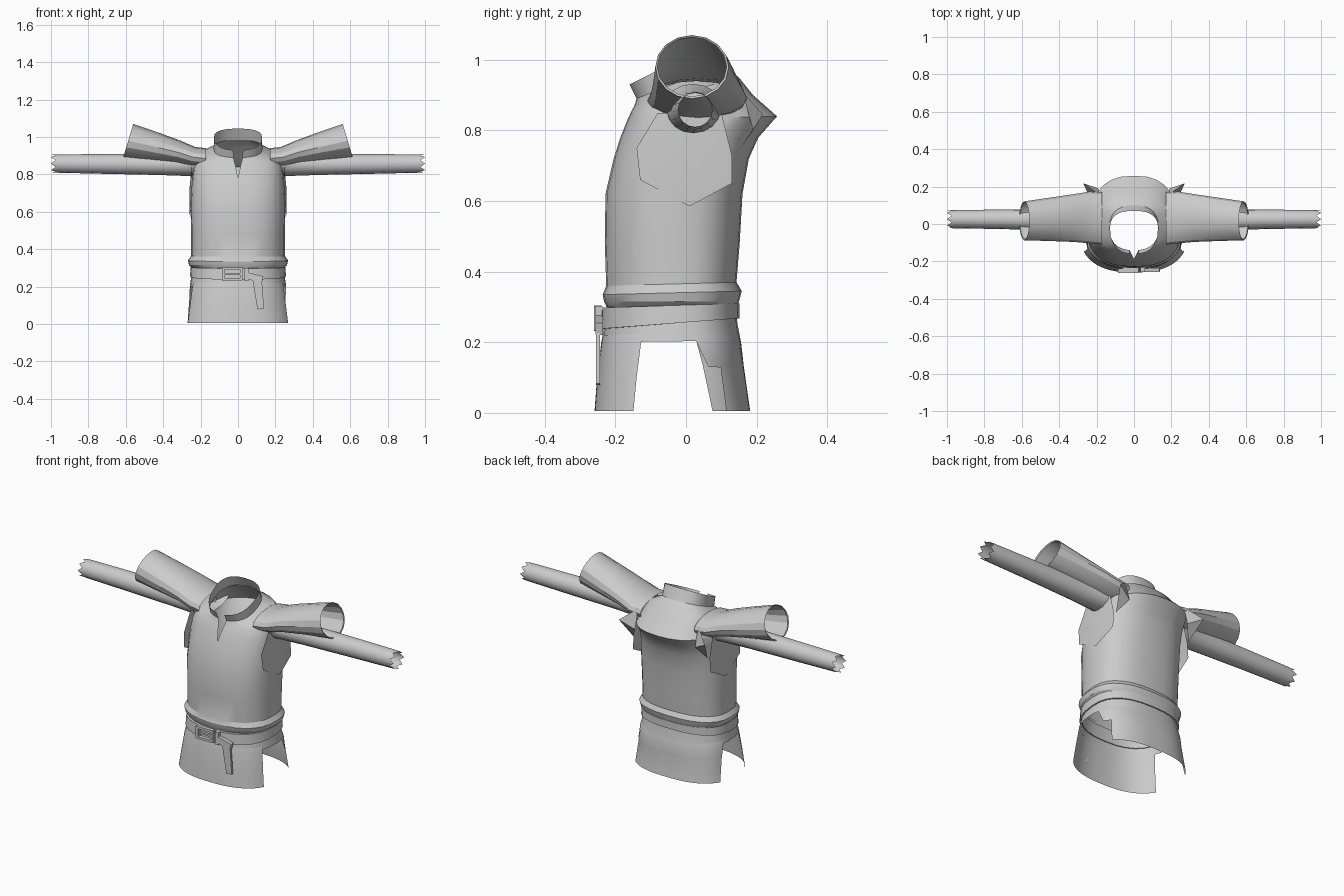
import bpy, bmesh, math
from mathutils import Vector

if "Cube" in bpy.data.objects:
    bpy.data.objects.remove(bpy.data.objects["Cube"])

# One plain cloth grey for everything
cloth = bpy.data.materials.new("cloth_grey")
cloth.use_nodes = True
GREY = (0.6, 0.6, 0.6, 1)
cloth.diffuse_color = GREY
cloth.node_tree.nodes["Principled BSDF"].inputs["Base Color"].default_value = GREY
MID_Y = -0.02


def finish(name, bm, angle=25):
    bmesh.ops.remove_doubles(bm, verts=bm.verts, dist=0.0005)
    me = bpy.data.meshes.new(name)
    bm.to_mesh(me)
    bm.free()
    me.materials.append(cloth)
    ob = bpy.data.objects.new(name, me)
    bpy.context.collection.objects.link(ob)
    bpy.ops.object.select_all(action="DESELECT")
    ob.select_set(True)
    bpy.context.view_layer.objects.active = ob
    bpy.ops.object.shade_smooth_by_angle(angle=math.radians(angle))
    return ob


def loft(name, rows, angle=25):
    """Skin rows of points that all have the same length."""
    bm = bmesh.new()
    grid = [[bm.verts.new(p) for p in row] for row in rows]
    for a, b in zip(grid, grid[1:]):
        for i in range(len(a) - 1):
            bm.faces.new((a[i], a[i + 1], b[i + 1], b[i]))
    return finish(name, bm, angle)


def arc(zf, zb, w, yf, yb, gap=0, start=-90, end=270, n=28):
    """Squarish oval slice, tilted from front height to back height."""
    pts = []
    for i in range(n + 1):
        t = math.radians(start + (end - start) * i / n)
        c, s = math.cos(t), math.sin(t)
        x = math.copysign(abs(c) ** 0.8, c) * w
        y = MID_Y + math.copysign(abs(s) ** 0.8, s) * ((yb - MID_Y) if s > 0 else (MID_Y - yf))
        if i in (0, n):
            x = gap if i == 0 else -gap
        pts.append((x, y, zf + (zb - zf) * (y - yf) / (yb - yf)))
    return pts


def panel_arc(z, w, yf, yb, start, end):
    pts = arc(z, z, w, yf, yb, 0, start, end)
    ends = arc(z, z, w, yf, yb, 0, start - 0.5, end + 0.5, 2 * 28)
    pts[0], pts[-1] = ends[0], ends[-1]
    for k, a in ((0, start), (-1, end)):
        t = math.radians(a)
        c, s = math.cos(t), math.sin(t)
        depth = (yb - MID_Y) if s > 0 else (MID_Y - yf)
        pts[k] = (math.copysign(abs(c) ** 0.8, c) * w,
                  MID_Y + math.copysign(abs(s) ** 0.8, s) * depth, z)
    return pts


def box(name, centre, size, tilt=0, taper=1):
    bm = bmesh.new()
    bmesh.ops.create_cube(bm, size=1)
    for v in bm.verts:
        k = taper if v.co.z < 0 else 1
        x, y, z = v.co.x * size[0] * k, v.co.y * size[1], v.co.z * size[2]
        v.co = Vector((x * math.cos(tilt) - z * math.sin(tilt), y,
                       x * math.sin(tilt) + z * math.cos(tilt))) + Vector(centre)
    return finish(name, bm)


# Torso with chest slit, shoulders and standing collar
loft("torso", [arc(*r) for r in (
    (.30, .30, .245, -.225, .145), (.315, .315, .262, -.232, .15),
    (.335, .345, .268, -.236, .158), (.36, .37, .250, -.226, .143),
    (.48, .48, .250, -.230, .152), (.62, .62, .254, -.228, .160),
    (.72, .72, .250, -.205, .178), (.78, .78, .245, -.186, .205, 0),
    (.83, .84, .238, -.166, .258, .010), (.86, .90, .224, -.152, .190, .017),
    (.87, .95, .205, -.146, .150, .020), (.89, .985, .130, -.140, .100, .024),
    (.93, 1.045, .128, -.160, .070, .026))])

# Waistband and split skirt
loft("skirt_waist", [arc(*r) for r in (
    (.31, .31, .240, -.222, .140), (.25, .25, .250, -.232, .146),
    (.20, .205, .258, -.238, .155))])
loft("skirt_front", [panel_arc(*r) for r in (
    (.22, .256, -.236, .150, -156, -24), (.20, .262, -.240, .155, -156, -24),
    (.10, .279, -.252, .168, -154, -26), (.005, .295, -.259, .180, -152.5, -27.5))])
loft("skirt_back", [panel_arc(*r) for r in (
    (.22, .256, -.236, .150, 10, 170), (.20, .262, -.238, .156, 12, 168),
    (.13, .270, -.245, .164, 22, 163), (.129, .270, -.245, .164, 35, 163),
    (.005, .288, -.259, .182, 37, 157))])

# Belt strip with its thin edges
loft("belt", [arc(*r) for r in (
    (.238, .268, .246, -.228, .140), (.238, .268, .257, -.243, .151),
    (.298, .31, .253, -.240, .151), (.298, .31, .240, -.226, .140))])

# Buckle frame, prong, keeper and hanging strap
for side, x in (("right", -.078), ("left", .018)):
    box("buckle_" + side + "_bar", (x, -.25, .268), (.014, .022, .068))
for side, z in (("top", .297), ("bottom", .239)):
    box("buckle_" + side + "_bar", (-.03, -.25, z), (.1, .022, .013))
box("buckle_prong", (-.03, -.251, .268), (.085, .012, .01))
box("belt_loop", (.045, -.247, .265), (.02, .02, .072))
box("strap_fold", (.09, -.246, .248), (.085, .022, .036), -.25)
box("strap_tail", (.112, -.249, .16), (.05, .012, .16), .12, .7)


# Sleeve cross-section, leaning by moving its top toward the body
def ring(side, x, y, z, ry, rz, lean=0, jag=0, n=16):
    pts = []
    for i in range(n + 1):
        t = math.tau * (i % n) / n
        out = x - lean * math.sin(t) - (jag if i % 2 else 0)
        pts.append((side * out, y + ry * math.cos(t), z + rz * math.sin(t)))
    return pts


for label, side in (("left", 1), ("right", -1)):
    # Long under-sleeve with a torn end
    loft(label + "_long_sleeve", [ring(side, *r) for r in (
        (.21, .02, .862, .085, .070), (.28, .022, .852, .066, .060),
        (.42, .022, .853, .058, .056), (.70, .025, .856, .052, .053),
        (.96, .026, .858, .049, .049), (1.0, .026, .858, .048, .048, 0, .025))])
    # Wide short sleeve, flaring upward to an open cuff
    loft(label + "_short_sleeve", [ring(side, *r) for r in (
        (.17, .03, .885, .140, .055, 0), (.24, .035, .892, .138, .055, .01),
        (.32, .032, .918, .128, .062, .015), (.45, .025, .949, .116, .076, .022),
        (.587, .017, .980, .104, .090, .027), (.583, .017, .980, .098, .084, .027))])
    # Underarm gusset, a faceted panel fanned around its middle
    bm = bmesh.new()
    hub = bm.verts.new((side * .260, 0, .72))
    rim = [bm.verts.new((side * x, y, z)) for x, y, z in (
        (.250, -.13, .66), (.244, -.14, .75), (.246, -.08, .85), (.24, .10, .85),
        (.240, .13, .73), (.246, .13, .65), (.258, .01, .585))]
    for a, b in zip(rim, rim[1:] + rim[:1]):
        bm.faces.new((hub, a, b))
    finish(label + "_underarm_gusset", bm, 15)
    # Pointed flap at the back of the shoulder
    bm = bmesh.new()
    a, b, c, d = [bm.verts.new((side * x, y, z)) for x, y, z in (
        (.19, .16, .91), (.272, .218, .845), (.235, .14, .73), (.19, .19, .80))]
    bm.faces.new((a, b, d))
    bm.faces.new((b, c, d))
    finish(label + "_shoulder_flap", bm)
